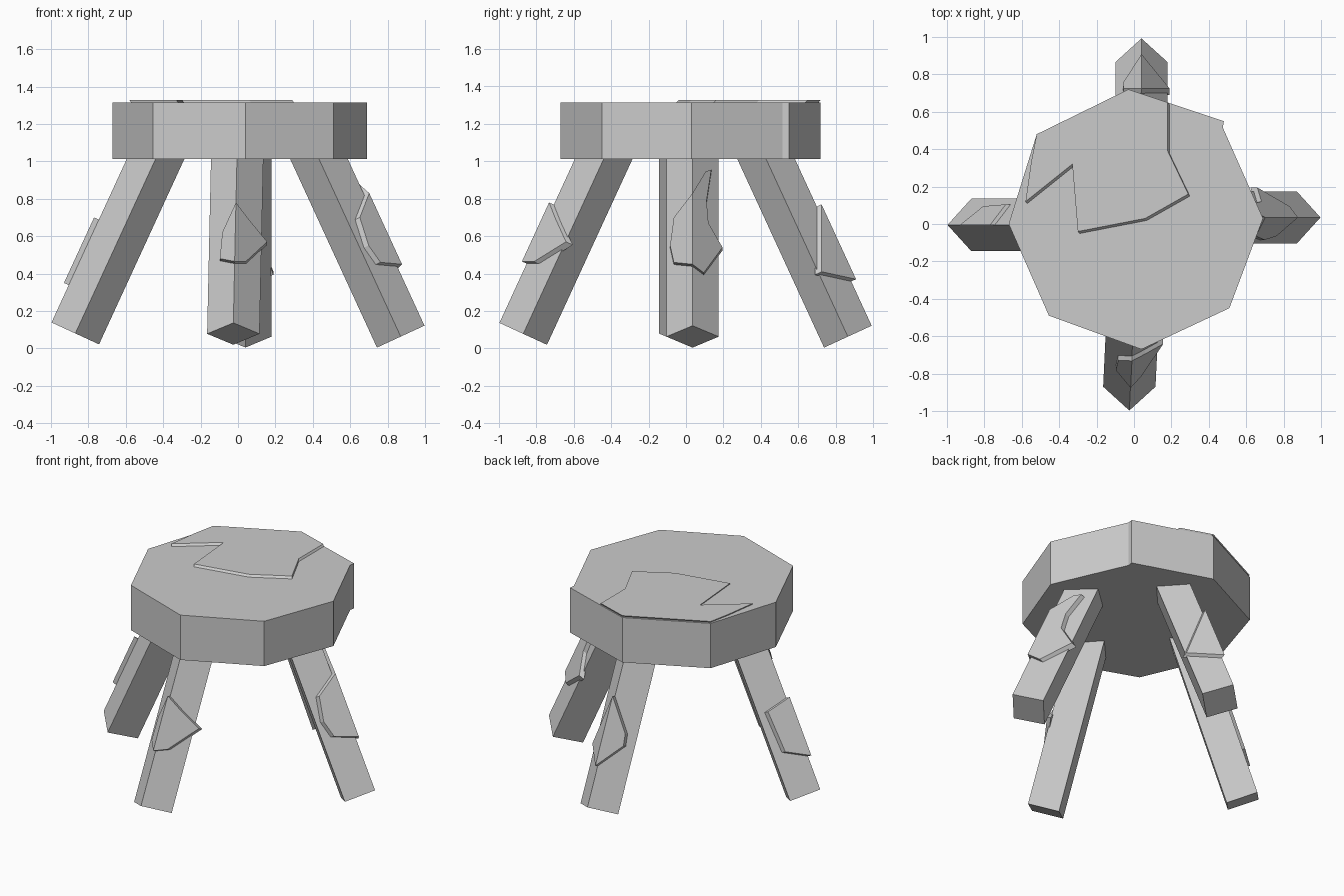
import bpy
import bmesh
from mathutils import Vector

if "Cube" in bpy.data.objects:
    bpy.data.objects.remove(bpy.data.objects["Cube"])

grey = bpy.data.materials.new("plain_grey")
grey.use_nodes = True
colour = (0.6, 0.6, 0.6, 1)
grey.diffuse_color = colour
grey.node_tree.nodes["Principled BSDF"].inputs["Base Color"].default_value = colour

UP = Vector((0, 0, 1))
HALF = 0.14        # half diagonal of a leg
LIFT = 0.028       # how far a splinter stands off its leg


def finish(name, bm):
    bmesh.ops.recalc_face_normals(bm, faces=bm.faces)
    mesh = bpy.data.meshes.new(name)
    bm.to_mesh(mesh)
    bm.free()
    mesh.materials.append(grey)
    obj = bpy.data.objects.new(name, mesh)
    bpy.context.collection.objects.link(obj)
    return obj


def slab(name, top, bottom, caps=None):
    """Join two matching loops into a solid; caps lists the index groups of the end faces."""
    bm = bmesh.new()
    a = [bm.verts.new(p) for p in top]
    b = [bm.verts.new(p) for p in bottom]
    n = len(a)
    for group in caps or [range(n)]:
        bm.faces.new([a[i] for i in group])
        bm.faces.new([b[i] for i in reversed(group)])
    for i in range(n):
        j = (i + 1) % n
        bm.faces.new((a[i], b[i], b[j], a[j]))
    return finish(name, bm)


# Seat: rough octagon with a small chipped corner
seat = [(-0.03, 0.72), (0.48, 0.55), (0.475, 0.515), (0.69, 0.03), (0.51, -0.45),
        (0.04, -0.67), (-0.455, -0.49), (-0.67, 0.0), (-0.52, 0.48)]
slab("seat", [(x, y, 1.315) for x, y in seat], [(x, y, 1.013) for x, y in seat])

# Thin raised layer of split wood on the seat
layer = [(-0.58, 0.12), (-0.33, 0.32), (-0.30, -0.04), (0.06, 0.03), (0.29, 0.16),
         (0.18, 0.39), (0.18, 0.65), (-0.03, 0.72), (-0.52, 0.48), (-0.55, 0.33)]
slab("seat_split_layer", [(x, y, 1.328) for x, y in layer],
     [(x + 0.012, y - 0.015, 1.31) for x, y in layer])


def leg(name, centre, out, side, lean, splinter):
    centre, out, side = Vector(centre), Vector(out), Vector(side)
    axis = (UP * 0.908 - out * 0.418 + side * lean).normalized()
    away = out * 0.908 + UP * 0.418

    # Square post with one edge facing outward
    corners = [away * HALF, side * HALF, -away * HALF, -side * HALF]
    foot = [centre + c for c in corners]
    slab(name, [p + axis * 1.15 for p in foot], foot)

    # Splinter folded over the outer edge, given as (sideways, height)
    top = []
    for s, z in splinter:
        p = centre + side * s + away * (HALF - abs(s) + LIFT)
        top.append(p + axis * ((z - p.z) / axis.z))
    n = len(splinter)
    fold = max(i for i in range(n) if splinter[i][0] == 0)
    halves = [list(range(fold + 1)), list(range(fold, n)) + [0]]
    slab(name + "_splinter", top, [p - away * 0.04 for p in top],
         [h for h in halves if len(h) > 2])


X, Y = (1, 0, 0), (0, 1, 0)
leg("front_leg", (-0.025, -0.87, 0.078), (0, -1, 0), X, 0.02,
    [(0, 0.78), (0.07, 0.69), (0.17, 0.57), (0.06, 0.465),
     (0, 0.465), (-0.08, 0.48), (-0.07, 0.62)])
leg("back_leg", (0.04, 0.865, 0.063), Y, X, 0,
    [(0, 0.77), (0.15, 0.41), (0, 0.37), (-0.1, 0.47), (-0.095, 0.54)])
leg("left_leg", (0.87, 0.035, 0.063), X, Y, 0,
    [(0, 0.83), (0.07, 0.945), (0.1, 0.955), (0.075, 0.79), (0.085, 0.67), (0.16, 0.54),
     (0.06, 0.405), (0, 0.45), (-0.1, 0.46), (-0.12, 0.55), (-0.1, 0.70)])
leg("right_leg", (-0.87, -0.005, 0.08), (-1, 0, 0), Y, 0,
    [(0, 0.70), (0.11, 0.62), (0.1, 0.38), (0, 0.35)])
